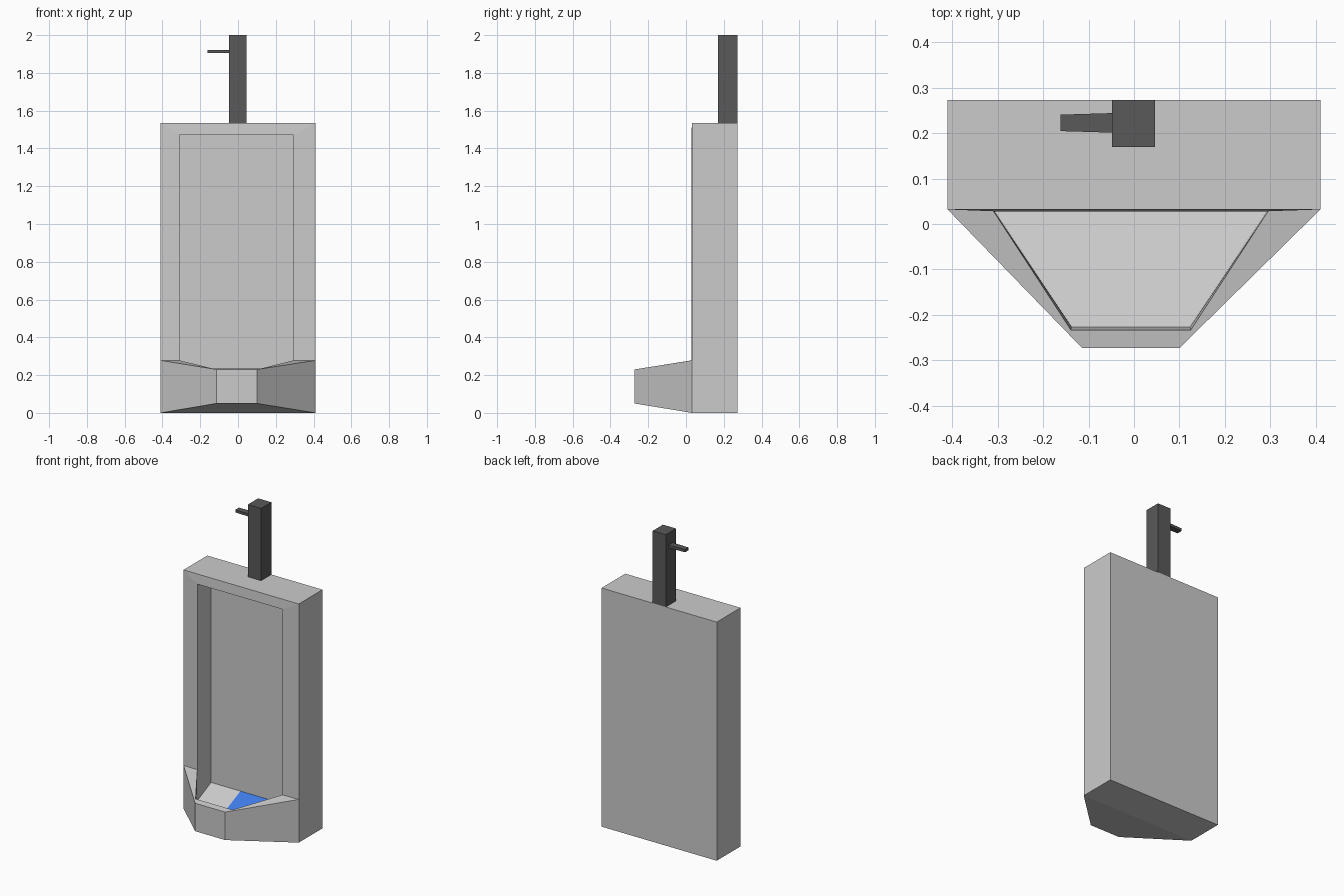
import bpy, bmesh

if "Cube" in bpy.data.objects:
    bpy.data.objects.remove(bpy.data.objects["Cube"])


def make_object(name, bm, color=None):
    bmesh.ops.recalc_face_normals(bm, faces=bm.faces)
    mesh = bpy.data.meshes.new(name)
    bm.to_mesh(mesh)
    bm.free()
    obj = bpy.data.objects.new(name, mesh)
    bpy.context.collection.objects.link(obj)
    if color:
        mat = bpy.data.materials.new(name + "_material")
        mat.diffuse_color = (*color, 1)
        mat.use_nodes = True
        mat.node_tree.nodes["Principled BSDF"].inputs["Base Color"].default_value = mat.diffuse_color
        mesh.materials.append(mat)
    return obj


def box(name, x, y, z, color, end_scale=1.0):
    """Box from ranges; end_scale narrows its -x end in y."""
    bm = bmesh.new()
    bmesh.ops.create_cube(bm, size=1)
    mid = (y[0] + y[1]) / 2
    for v in bm.verts:
        i, j, k = (int(c > 0) for c in v.co)
        v.co = (x[i], mid + (y[j] - mid) * (end_scale if i == 0 else 1), z[k])
    return make_object(name, bm, color)


# Ceramic shell: mirrored point pairs (centre x, half width, y, z)
C = -0.007
points = {
    "back_low": (0, 0.41, 0.273, 0), "back_top": (0, 0.41, 0.273, 1.535),
    "front_top": (0, 0.41, 0.032, 1.535), "rim": (0, 0.41, 0.032, 0.278),
    "front_low": (0, 0.41, 0.032, 0),
    "lip_low": (C, 0.107, -0.273, 0.05), "lip_top": (C, 0.107, -0.273, 0.23),
    "recess_top": (C, 0.302, 0.028, 1.472), "rim_in": (C, 0.302, 0.028, 0.278),
    "lip_in": (C, 0.132, -0.233, 0.236),
    "recess_back": (C, 0.302, 0.168, 1.472), "floor_back": (C, 0.302, 0.168, 0.143),
    "floor_mid": (C, 0.300, 0.028, 0.082), "floor_front": (C, 0.130, -0.227, 0.165),
    "drain_back": (0, 0.1, 0.168, 0.143), "drain_mid": (0, 0.1, 0.028, 0.082),
}
bm = bmesh.new()
pair = {n: [bm.verts.new((c + s * h, y, z)) for s in (-1, 1)]
        for n, (c, h, y, z) in points.items()}


def span(*names):
    """Faces reaching from left to right across successive pairs."""
    for a, b in zip(names, names[1:]):
        bm.faces.new((pair[a][0], pair[a][1], pair[b][1], pair[b][0]))


def sides(*names):
    """The same polygon on the left and on the right."""
    for s in (0, 1):
        bm.faces.new([pair[n][s] for n in names])


# Outer body and basin
span("front_top", "back_top", "back_low", "front_low", "lip_low", "lip_top", "lip_in")
sides("back_low", "back_top", "front_top", "rim", "front_low")
sides("front_low", "rim", "lip_top", "lip_low")
sides("rim", "rim_in", "lip_in", "lip_top")
# Front frame and recess
span("front_top", "recess_top", "recess_back")
sides("front_top", "rim", "rim_in", "recess_top")
sides("recess_top", "rim_in", "floor_mid", "floor_back", "recess_back")
# Back wall and front floor share edges with the drain panel
for row, mid in (("recess_back", "back"), ("floor_front", "mid")):
    f, d = pair["floor_" + mid], pair["drain_" + mid]
    bm.faces.new((pair[row][0], pair[row][1], f[1], d[1], d[0], f[0]))
sides("floor_mid", "drain_mid", "drain_back", "floor_back")
# Basin inner walls
span("lip_in", "floor_front")
sides("rim_in", "lip_in", "floor_front", "floor_mid")
make_object("urinal_body", bm)

# Blue panel filling the middle of the sloped floor
bm = bmesh.new()
bm.faces.new([bm.verts.new(p) for p in (
    (-0.1, 0.028, 0.082), (0.1, 0.028, 0.082), (0.1, 0.168, 0.143), (-0.1, 0.168, 0.143))])
make_object("drain_panel", bm, (0.05, 0.2, 0.8))

# Flush pipe and its lever
DARK = (0.1, 0.1, 0.1)
box("flush_pipe", (-0.048, 0.046), (0.169, 0.273), (1.535, 2.0), DARK)
box("flush_lever", (-0.162, -0.048), (0.201, 0.244), (1.905, 1.922), DARK, 0.84)
